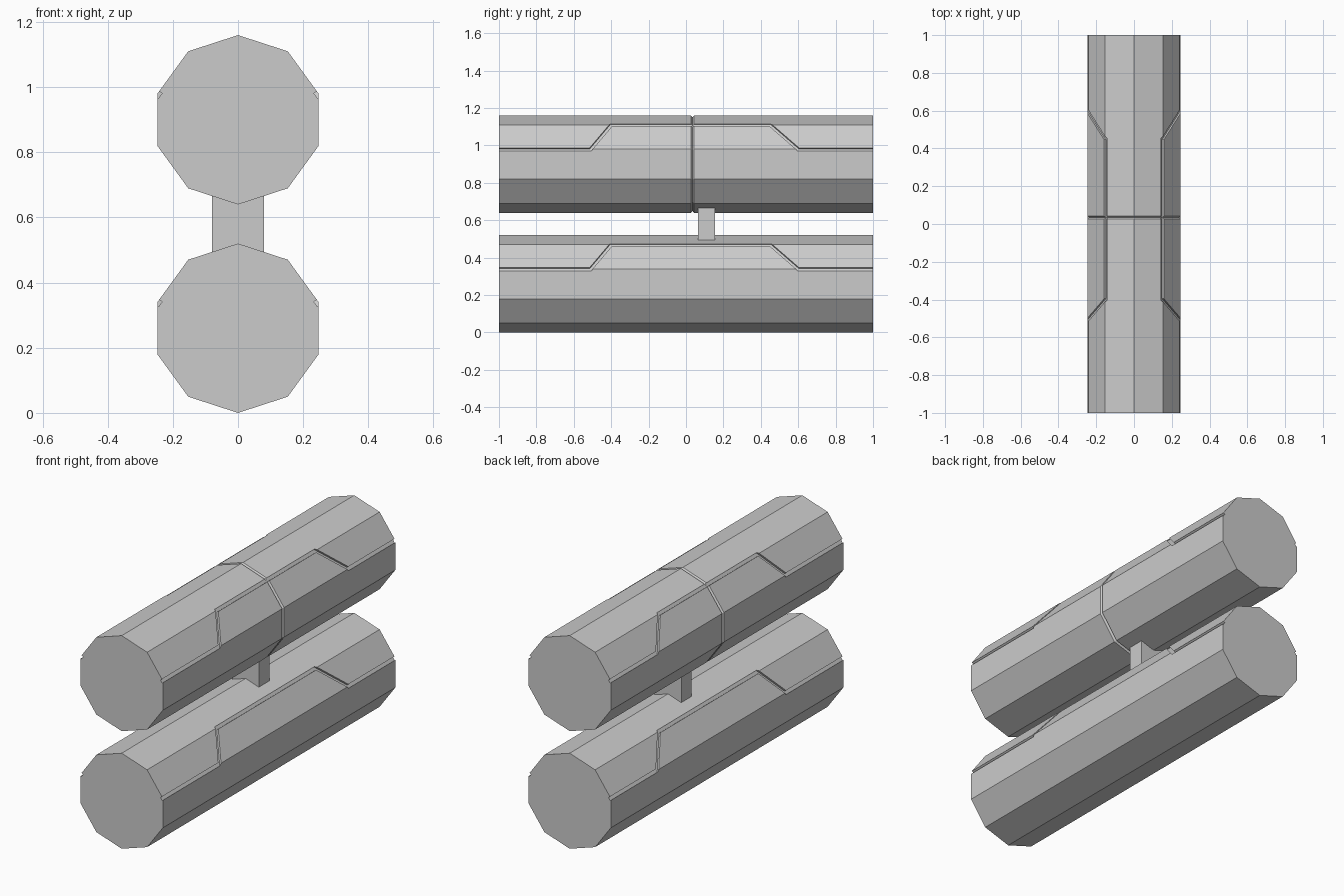
import bpy, bmesh, math
from mathutils import Vector

if "Cube" in bpy.data.objects:
    bpy.data.objects.remove(bpy.data.objects["Cube"])

grey = bpy.data.materials.new("plain grey")
grey.use_nodes = True
colour = (0.6, 0.6, 0.6, 1)
grey.diffuse_color = colour
grey.node_tree.nodes["Principled BSDF"].inputs["Base Color"].default_value = colour

RADIUS, SIDES = 0.26, 10
LOWER_Z, UPPER_Z = 0.26, 0.90


def corner(i, r=RADIUS):
    """Corner of the decagon section, counted from the top."""
    a = math.tau * i / SIDES
    return Vector((math.sin(a) * r, 0, math.cos(a) * r))


def make(name, bm):
    bmesh.ops.recalc_face_normals(bm, faces=bm.faces)
    mesh = bpy.data.meshes.new(name)
    bm.to_mesh(mesh)
    bm.free()
    mesh.materials.append(grey)
    ob = bpy.data.objects.new(name, mesh)
    bpy.context.collection.objects.link(ob)
    return ob


def loft(name, rings, closed=False):
    """Skin a run of equal rings of points, capping the open ends."""
    bm = bmesh.new()
    vs = [[bm.verts.new(p) for p in ring] for ring in rings]
    n = len(vs[0])
    pairs = list(zip(vs, vs[1:])) + ([(vs[-1], vs[0])] if closed else [])
    for a, b in pairs:
        for i in range(n):
            j = (i + 1) % n
            bm.faces.new((a[i], a[j], b[j], b[i]))
    if not closed:
        bm.faces.new(vs[0])
        bm.faces.new(vs[-1])
    return make(name, bm)


def decagon(y, z, r=RADIUS):
    return [corner(i, r) + Vector((0, y, z)) for i in range(SIDES)]


def panel_cutter(side, z):
    """Groove stepping between the two edges of the upper side facet."""
    low, high = corner(2), corner(1)
    up = (high - low).normalized()
    out = (high + low).normalized()
    span = (high - low).length
    path = [Vector(p) for p in ((-1.1, 0), (-0.51, 0), (-0.4, span),
                                (0.45, span), (0.6, 0), (1.1, 0))]
    rings = []
    for i, p in enumerate(path):
        d0 = (p - path[i - 1]).normalized() if i else Vector((1, 0))
        d1 = (path[i + 1] - p).normalized() if i < len(path) - 1 else Vector((1, 0))
        n0, n1 = Vector((-d0.y, d0.x)), Vector((-d1.y, d1.x))
        mitre = (n0 + n1).normalized()
        mitre *= 0.009 / mitre.dot(n0)
        ring = []
        for s, depth in ((-1, -0.011), (1, -0.011), (1, 0.04), (-1, 0.04)):
            q = p + mitre * s
            v = low + up * q.y + out * depth
            ring.append(Vector((v.x * side, q.x, v.z + z)))
        rings.append(ring)
    return loft("panel_cutter", rings)


def carve(target, cutter):
    cutter.hide_render = True
    mod = target.modifiers.new("groove", "BOOLEAN")
    mod.operation = "DIFFERENCE"
    mod.solver = "EXACT"
    mod.object = cutter
    bpy.context.view_layer.objects.active = target
    bpy.ops.object.modifier_apply(modifier=mod.name)
    bpy.data.objects.remove(cutter)


# Two stacked tubes with panel grooves on both flanks
tubes = {}
for name, z in (("lower_tube", LOWER_Z), ("upper_tube", UPPER_Z)):
    tubes[name] = loft(name, [decagon(-1, z), decagon(1, z)])
    for side in (1, -1):
        carve(tubes[name], panel_cutter(side, z))

# Seam running around the upper tube
seam = loft("seam_cutter", [decagon(0.035, UPPER_Z, 0.25), decagon(0.025, UPPER_Z, 0.262),
                            decagon(0.025, UPPER_Z, 0.3), decagon(0.045, UPPER_Z, 0.3),
                            decagon(0.045, UPPER_Z, 0.262)], closed=True)
carve(tubes["upper_tube"], seam)

# Bracket joining the tubes
bm = bmesh.new()
bmesh.ops.create_cube(bm, size=1)
bmesh.ops.scale(bm, vec=(0.16, 0.09, 0.18), verts=bm.verts)
bmesh.ops.translate(bm, vec=(0, 0.11, 0.58), verts=bm.verts)
make("connecting_bracket", bm)
